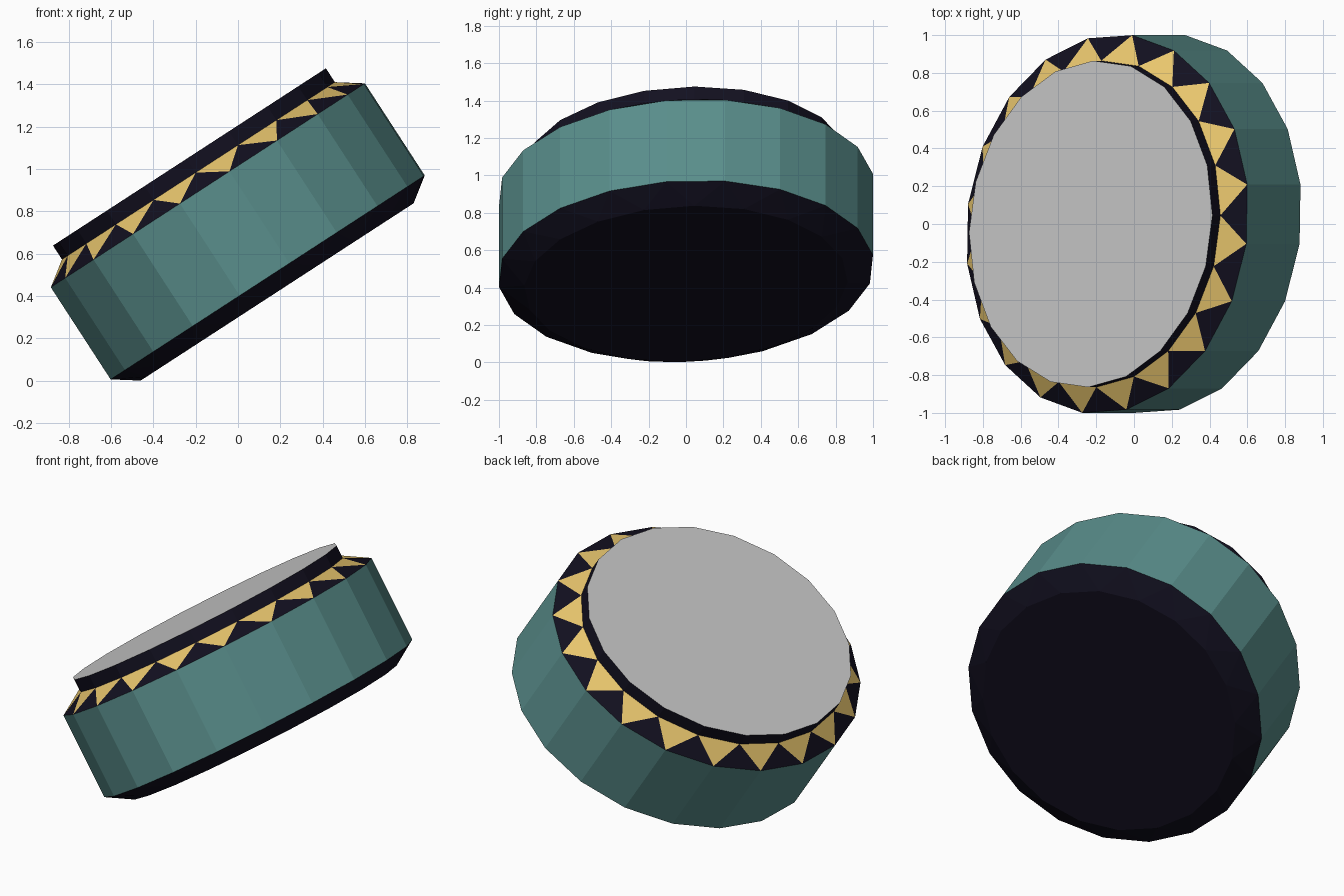
import bpy, bmesh
from math import sin, cos, radians, pi
from mathutils import Matrix

if "Cube" in bpy.data.objects:
    bpy.data.objects.remove(bpy.data.objects["Cube"])

N = 20
STEP = 2 * pi / N
# The whole drum leans 33 degrees toward -x
LEAN = Matrix.Translation((0.14, 0, 0.488)) @ Matrix.Rotation(radians(-33), 4, 'Y')


def material(name, rgb):
    m = bpy.data.materials.new(name)
    m.diffuse_color = (*rgb, 1)
    m.use_nodes = True
    m.node_tree.nodes["Principled BSDF"].inputs["Base Color"].default_value = m.diffuse_color
    return m


TEAL = material("teal", (0.1, 0.27, 0.26))
GOLD = material("gold", (0.82, 0.57, 0.155))
DARK = material("dark", (0.006, 0.005, 0.014))


def ring(bm, scale, z, start):
    """Slightly squashed 20-sided ring, first corner at angle `start`."""
    verts = []
    for i in range(N):
        a = radians(start) + i * STEP
        verts.append(bm.verts.new((scale * (0.89 * cos(a) + 0.065 * sin(a)),
                                   scale * 1.005 * sin(a), z)))
    return verts


def walls(bm, low, high):
    for i in range(N):
        j = (i + 1) % N
        bm.faces.new((low[i], low[j], high[j], high[i]))


def zigzag(bm, wide, narrow, wide_mat, narrow_mat):
    """Alternating triangles between rings twisted by half a step."""
    for i in range(N):
        j = (i + 1) % N
        bm.faces.new((wide[i], wide[j], narrow[i])).material_index = wide_mat
        bm.faces.new((wide[j], narrow[j], narrow[i])).material_index = narrow_mat


def finish(bm, name, *mats):
    bmesh.ops.recalc_face_normals(bm, faces=bm.faces)
    me = bpy.data.meshes.new(name)
    bm.to_mesh(me)
    bm.free()
    for m in mats:
        me.materials.append(m)
    ob = bpy.data.objects.new(name, me)
    ob.matrix_world = LEAN
    bpy.context.collection.objects.link(ob)


H, BEVEL, NECK, R = 0.518, 0.082, 0.078, 0.861

# Outer shell
bm = bmesh.new()
walls(bm, ring(bm, 1, 0, -6), ring(bm, 1, H, -6))
finish(bm, "drum_shell", TEAL)

# Dark base narrowing to a flat underside
bm = bmesh.new()
under = ring(bm, R, -BEVEL, 3)
zigzag(bm, ring(bm, 1, 0, -6), under, 0, 0)
bm.faces.new(under)
finish(bm, "drum_base", DARK)

# Sloping shoulder with gold teeth, and the dark neck above it
bm = bmesh.new()
inner = ring(bm, R, H + BEVEL, 3)
zigzag(bm, ring(bm, 1, H, -6), inner, 0, 1)
walls(bm, inner, ring(bm, R, H + BEVEL + NECK, 3))
finish(bm, "toothed_shoulder", DARK, GOLD)

# Plain skin closing the top
bm = bmesh.new()
f = bm.faces.new(ring(bm, R, H + BEVEL + NECK, 3))
f.normal_update()
finish(bm, "drum_skin")
